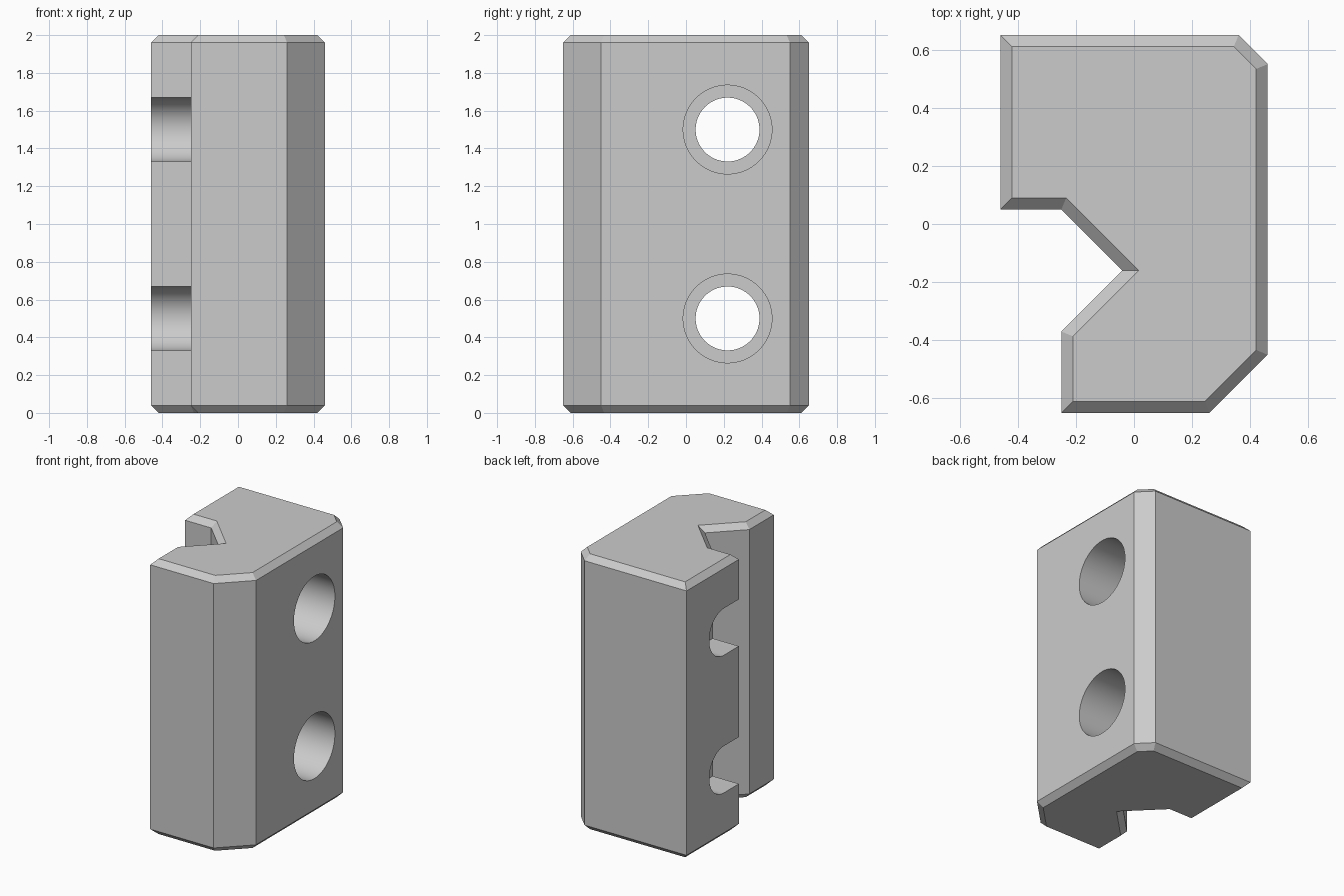
import bpy, bmesh
from math import pi, sin, cos, radians
from mathutils import Vector

cube = bpy.data.objects.get("Cube")
if cube:
    bpy.data.objects.remove(cube, do_unlink=True)

CHAMFER = 0.04
HOLE_Y, HOLE_R, RECESS_R = 0.22, 0.17, 0.235
HOLE_HEIGHTS = (0.5, 1.5)
SLOT_END, RECESS_FLOOR = -0.25, -0.05

grey = bpy.data.materials.new("plain grey")
grey.use_nodes = True
grey.diffuse_color = (0.6, 0.6, 0.6, 1)
grey.node_tree.nodes["Principled BSDF"].inputs["Base Color"].default_value = (0.6, 0.6, 0.6, 1)


def loft(name, rings):
    """Solid made by joining matching rings of points, capped at both ends."""
    bm = bmesh.new()
    loops = [[bm.verts.new(p) for p in ring] for ring in rings]
    n = len(loops[0])
    for a, b in zip(loops, loops[1:]):
        for i in range(n):
            j = (i + 1) % n
            bm.faces.new((a[i], a[j], b[j], b[i]))
    bm.faces.new(loops[0][::-1])
    bm.faces.new(loops[-1])
    bmesh.ops.recalc_face_normals(bm, faces=bm.faces)
    mesh = bpy.data.meshes.new(name)
    bm.to_mesh(mesh)
    bm.free()
    obj = bpy.data.objects.new(name, mesh)
    bpy.context.collection.objects.link(obj)
    mesh.materials.append(grey)
    return obj


def inset(points, d):
    """Mitred inward offset of a counter-clockwise outline."""
    result = []
    for i, p in enumerate(points):
        p = Vector(p)
        e1 = (p - Vector(points[i - 1])).normalized()
        e2 = (Vector(points[(i + 1) % len(points)]) - p).normalized()
        n1, n2 = Vector((-e1.y, e1.x)), Vector((-e2.y, e2.x))
        result.append(p + (n1 + n2) * d / (1 + n1.dot(n2)))
    return result


def arc(radius, z, start=0, end=2 * pi, steps=96):
    return [(HOLE_Y + radius * cos(start + (end - start) * i / steps),
             z + radius * sin(start + (end - start) * i / steps)) for i in range(steps)]


def cut(body, profile, x0, x1):
    """Cut a y-z profile out of the body between two x positions."""
    cutter = loft("cutter", [[(x, y, z) for y, z in profile] for x in (x0, x1)])
    cutter.hide_render = True
    mod = body.modifiers.new("cut", 'BOOLEAN')
    mod.operation = 'DIFFERENCE'
    mod.solver = 'EXACT'
    mod.object = cutter
    bpy.context.view_layer.objects.active = body
    bpy.ops.object.modifier_apply(modifier=mod.name)
    bpy.data.objects.remove(cutter, do_unlink=True)


# Block with a V notch, cut corners and chamfered ends
outline = [(-0.25, -0.65), (0.26, -0.65), (0.46, -0.45), (0.46, 0.55), (0.36, 0.65),
           (-0.46, 0.65), (-0.46, 0.05), (-0.25, 0.05), (-0.04, -0.16), (-0.25, -0.37)]
small = inset(outline, CHAMFER)
levels = [(small, 0), (outline, CHAMFER), (outline, 2 - CHAMFER), (small, 2)]
block = loft("notched_block", [[(p[0], p[1], z) for p in ring] for ring, z in levels])

for z in HOLE_HEIGHTS:
    # Open-ended slot on the thin flange
    slot = arc(HOLE_R, z, -pi / 2, pi / 2, 48)
    slot += [(HOLE_Y, z + HOLE_R), (-0.05, z + HOLE_R), (-0.05, z - HOLE_R)]
    cut(block, slot, -0.6, SLOT_END)
    # Through bore and wider recess from the other side
    cut(block, arc(HOLE_R - 0.001, z), SLOT_END - 0.05, 0.6)
    cut(block, arc(RECESS_R, z), RECESS_FLOOR, 0.6)

bpy.ops.object.select_all(action='DESELECT')
block.select_set(True)
bpy.context.view_layer.objects.active = block
bpy.ops.object.shade_smooth_by_angle(angle=radians(30))
